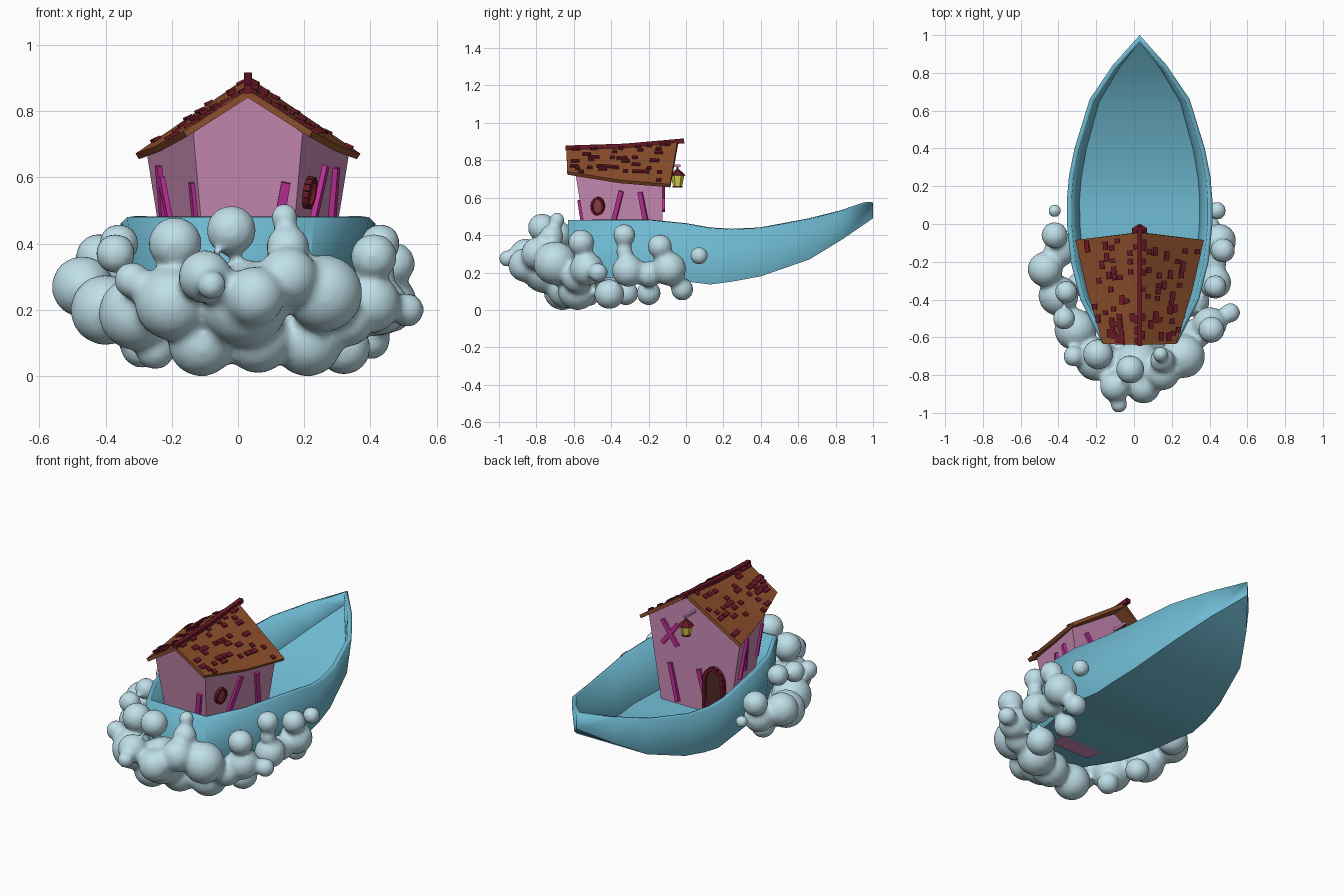
import bpy, bmesh, math, random
from mathutils import Vector, Matrix

if "Cube" in bpy.data.objects:
    bpy.data.objects.remove(bpy.data.objects["Cube"])

random.seed(4)
CX = 0.03  # centre line of boat and cabin


def material(name, *rgb):
    m = bpy.data.materials.new(name)
    m.diffuse_color = [(c / 255) ** 2.2 for c in rgb] + [1]
    m.use_nodes = True
    m.node_tree.nodes["Principled BSDF"].inputs["Base Color"].default_value = m.diffuse_color
    return m


BLUE = material("hull_blue", 110, 184, 208)
CLOUD = material("cloud_pale", 190, 222, 232)
PINK = material("wall_pink", 205, 140, 182)
MAGENTA = material("plank_magenta", 190, 50, 150)
BROWN = material("roof_brown", 140, 80, 48)
MAROON = material("trim_maroon", 105, 30, 42)
YELLOW = material("lantern_yellow", 225, 215, 80)


def make(name, bm, mat, smooth=None):
    me = bpy.data.meshes.new(name)
    bm.to_mesh(me)
    bm.free()
    ob = bpy.data.objects.new(name, me)
    bpy.context.collection.objects.link(ob)
    me.materials.append(mat)
    if smooth:
        bpy.context.view_layer.objects.active = ob
        ob.select_set(True)
        bpy.ops.object.shade_smooth_by_angle(angle=math.radians(smooth))
        ob.select_set(False)
    return ob


def loft(rows, cap=False):
    bm = bmesh.new()
    vs = [[bm.verts.new(p) for p in r] for r in rows]
    for a, b in zip(vs, vs[1:]):
        for j in range(len(a) - 1):
            bm.faces.new((a[j], b[j], b[j + 1], a[j + 1]))
    if cap:
        bm.faces.new((vs[0][3], vs[0][0], vs[0][1], vs[0][2]))
    bmesh.ops.remove_doubles(bm, verts=bm.verts, dist=0.0005)
    return bm


def solidify(ob, t, offset):
    m = ob.modifiers.new("thickness", 'SOLIDIFY')
    m.thickness, m.offset, m.use_even_offset = t, offset, True


def frame(pos, along, normal):
    """Matrix with z along the given direction and y on the surface normal."""
    z = Vector(along).normalized()
    x = Vector(normal).cross(z).normalized()
    y = z.cross(x)
    return Matrix.Translation(pos) @ Matrix((x, y, z)).transposed().to_4x4()


def add_beam(bm, p, q, w, d, n):
    p, q = Vector(p), Vector(q)
    m = frame((p + q) / 2, q - p, n) @ Matrix.Diagonal((w, d, (q - p).length, 1))
    bmesh.ops.create_cube(bm, size=1, matrix=m)


def beam(name, p, q, w, d, n, mat):
    bm = bmesh.new()
    add_beam(bm, p, q, w, d, n)
    return make(name, bm, mat)


# Hull: stations of y, half width, rim z, bottom z
stations = [(-.63, .2, .48, .19), (-.4, .315, .48, .17), (-.2, .365, .48, .16),
            (0, .385, .46, .152), (.13, .385, .437, .136), (.25, .375, .43, .152),
            (.4, .345, .437, .18), (.66, .265, .485, .27), (.84, .143, .53, .38),
            (1, 0, .575, .49)]
hull = make("hull", loft([[(CX - w, y, zr), (CX - w * .88, y, zb), (CX + w * .88, y, zb),
                           (CX + w, y, zr)] for y, w, zr, zb in stations], True), BLUE, 30)
solidify(hull, .025, -1)

# Cabin walls: five-sided gable ends, narrower at the stern
def gable(yb, yt, wb, wt, ze, za):
    return [(CX - wb, yb, .17), (CX - wt, yt, ze), (CX, yt - .005, za),
            (CX + wt, yt, ze), (CX + wb, yb, .17)]


bm = bmesh.new()
back = [bm.verts.new(p) for p in gable(-.5, -.592, .115, .165, .735, .845)]
fore = [bm.verts.new(p) for p in gable(-.13, -.125, .225, .305, .67, .88)]
bm.faces.new(back)
bm.faces.new(fore[::-1])
for i in range(5):
    k = (i + 1) % 5
    bm.faces.new((back[i], fore[i], fore[k], back[k]))
bmesh.ops.recalc_face_normals(bm, faces=bm.faces)
make("cabin_walls", bm, PINK)

# Roof: stations of y ridge, z ridge, y eave, half width, z eave
roof = [(-.64, .865, -.635, .195, .74), (-.34, .873, -.36, .277, .695),
        (-.045, .905, -.085, .34, .672)]
ob = make("roof", loft([[(CX - w, ye, ze), (CX, yr, zr), (CX + w, ye, ze)]
                        for yr, zr, ye, w, ze in roof]), BROWN)
solidify(ob, .02, 1)


def roof_point(side, u, v):
    i = 0 if u < .5 else 1
    a, b = roof[i], roof[i + 1]
    t = u * 2 - i
    yr, zr, ye, w, ze = [p + (q - p) * t for p, q in zip(a, b)]
    return Vector((CX, yr, zr)).lerp(Vector((CX + side * w, ye, ze)), v)


# Scattered roof shingles
bm = bmesh.new()
for side in (-1, 1):
    for k in range(42):
        u, v = random.uniform(.03, .95), (random.randrange(10) + .6) / 10.3
        p = roof_point(side, u, v)
        down = roof_point(side, u, v + .02) - p
        n = down.cross(Vector((0, -side, 0))).normalized()
        if n.z < 0:
            n = -n
        d = down.normalized() * .013
        add_beam(bm, p - d + n * .002, p + d + n * .006, random.choice((.025, .03, .045)), .009, n)
make("roof_shingles", bm, MAROON)

# Ridge cap
bm = bmesh.new()
for p, q in (((CX, -.645, .866), (CX, -.33, .876)), ((CX, -.34, .875), (CX, -.01, .904))):
    add_beam(bm, p, q, .025, .026, (0, 0, 1))
make("ridge_cap", bm, MAROON)


# Slanted planks on the cabin walls
def side_point(s, y, z):
    half = .145 + (y + .55) / .425 * .14 + (z - .5) * .14
    return Vector((CX + s * half, y, z))


side_planks = [(1, -.405, .4, -.345, .635), (1, -.2, .4, -.245, .63),
               (-1, -.2, .4, -.24, .635), (-1, -.28, .42, -.25, .6), (-1, -.5, .4, -.525, .585)]
for s, y0, z0, y1, z1 in side_planks:
    beam("side_plank", side_point(s, y0, z0), side_point(s, y1, z1), .025, .024,
         (s, -.33 * s * s, -.15), MAGENTA)
beam("stern_plank", (.115, -.545, .42), (.145, -.57, .585), .028, .022, (0, -1, -.15), MAGENTA)
for x0, z0, x1, z1 in ((.24, .67, .14, .53), (.14, .66, .24, .53),
                       (.19, .42, .14, .2), (-.06, .22, .0, .43)):
    beam("fore_plank", (x0, -.122, z0), (x1, -.122, z1), .025, .022, (0, 1, 0), MAGENTA)

# Oval side window
m = frame(side_point(1, -.47, .555), (1, -.33, -.15), (0, .15, 1)) @ Matrix.Diagonal((.8, 1.1, 1, 1))
bm = bmesh.new()
ring = [m @ Vector((.04 * math.cos(a), .04 * math.sin(a), .005))
        for a in [i * math.tau / 14 for i in range(14)]]
for a, b in zip(ring, ring[1:] + ring[:1]):
    add_beam(bm, a, b, .012, .026, m.col[2].to_3d())
make("window_frame", bm, MAROON)
bm = bmesh.new()
bmesh.ops.create_cone(bm, cap_ends=True, segments=14, radius1=.038, radius2=.038, depth=.012, matrix=m)
make("window_pane", bm, material("pane", 140, 65, 75))

# Arched door facing the bow
arch = [(-.165, .18), (-.165, .37)] + [(-.105 - .06 * math.cos(a), .38 + .08 * math.sin(a))
        for a in [i * math.pi / 8 for i in range(1, 8)]] + [(-.045, .37), (-.045, .18)]
bm = bmesh.new()
for (x0, z0), (x1, z1) in zip(arch, arch[1:]):
    add_beam(bm, (x0, -.12, z0), (x1, -.12, z1), .022, .035, (0, 1, 0))
make("door_frame", bm, MAROON)
bm = bmesh.new()
bm.faces.new([bm.verts.new((x, -.12, z)) for x, z in arch])
solidify(make("door_panel", bm, material("door_brown", 85, 45, 40)), .012, 0)

# Hanging lantern
beam("lantern_bracket", (CX, -.13, .77), (CX, -.03, .77), .014, .014, (0, 0, 1), PINK)
for name, r1, r2, z0, z1, mat in (("lantern_base", .026, .026, .655, .663, MAROON),
                                  ("lantern_glass", .024, .036, .663, .718, YELLOW),
                                  ("lantern_cap", .046, .008, .718, .752, MAROON),
                                  ("lantern_hook", .005, .005, .75, .77, MAROON)):
    bm = bmesh.new()
    bmesh.ops.create_cone(bm, cap_ends=True, segments=6, radius1=r1, radius2=r2, depth=z1 - z0,
                          matrix=Matrix.Translation((CX, -.045, (z0 + z1) / 2)))
    make(name, bm, mat)

# Cloud puffs: x, y, z, radius, fused together
stern_puffs = [(-.08, -.955, .275, .045), (-.1, -.86, .3, .08), (.05, -.86, .24, .09),
               (-.02, -.77, .44, .075), (.02, -.75, .22, .13), (-.19, -.69, .4, .08),
               (-.2, -.72, .22, .11), (-.32, -.7, .29, .055), (-.31, -.56, .19, .11),
               (.14, -.69, .48, .042), (.15, -.72, .39, .065), (.15, -.79, .3, .09),
               (.26, -.7, .25, .115), (-.11, -.66, .1, .1), (.06, -.64, .11, .1),
               (.21, -.58, .105, .105), (-.25, -.52, .08, .06), (.33, -.58, .17, .08)]
side_puffs = [(.41, -.56, .36, .07), (.4, -.53, .22, .09), (.51, -.47, .2, .052),
              (.32, -.41, .085, .08), (.43, -.33, .4, .06), (.43, -.33, .31, .045),
              (.43, -.31, .21, .085), (.32, -.2, .09, .065), (.47, -.14, .34, .065),
              (.45, -.09, .22, .09), (.4, -.02, .11, .06), (.44, .07, .29, .048),
              (.42, -.2, .19, .07), (-.47, -.24, .27, .092), (-.42, -.06, .36, .07),
              (-.4, -.38, .2, .105), (-.37, -.5, .37, .06), (-.42, .07, .3, .036),
              (-.36, -.36, .4, .06), (-.39, -.14, .24, .085), (-.29, -.32, .09, .065)]
bm = bmesh.new()
for x, y, z, r in stern_puffs + side_puffs:
    bmesh.ops.create_icosphere(bm, subdivisions=3, radius=r * 1.02, matrix=Matrix.Translation((x, y, z)))
cloud = make("cloud", bm, CLOUD, 60)
rem = cloud.modifiers.new("fuse", 'REMESH')
rem.mode, rem.voxel_size, rem.use_smooth_shade = 'VOXEL', .014, True
sm = cloud.modifiers.new("soften", 'SMOOTH')
sm.factor, sm.iterations = .5, 6
